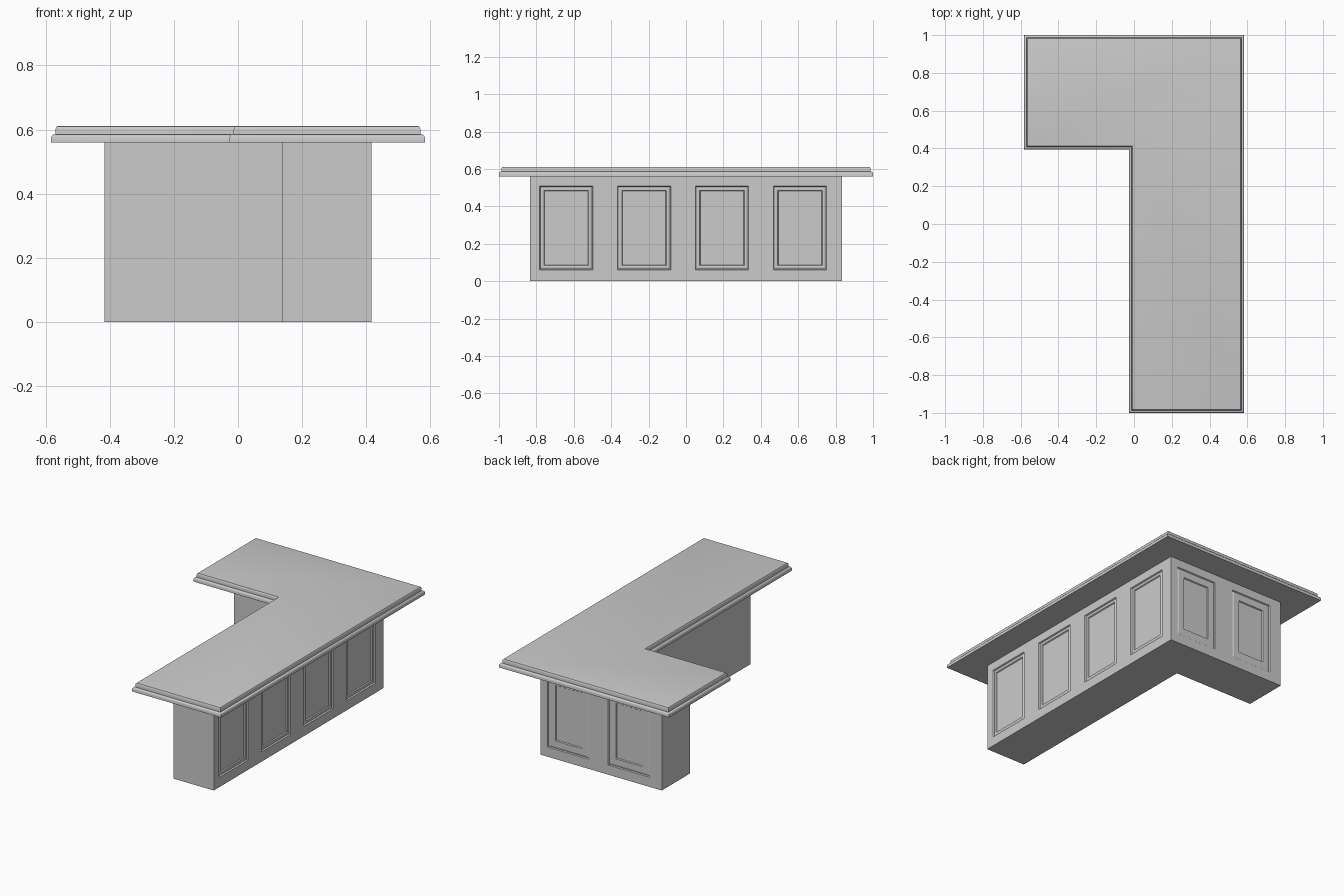
import bpy, bmesh
from mathutils import Vector

if "Cube" in bpy.data.objects:
    bpy.data.objects.remove(bpy.data.objects["Cube"])


def make_object(name, bm):
    bmesh.ops.recalc_face_normals(bm, faces=bm.faces[:])
    mesh = bpy.data.meshes.new(name)
    bm.to_mesh(mesh)
    bm.free()
    ob = bpy.data.objects.new(name, mesh)
    bpy.context.collection.objects.link(ob)
    return ob


def l_outline(x0, x1, y0, y1, xi, yi, inset=0.0):
    """L outline, shrunk inward by inset."""
    d = inset
    return [(x0 + d, yi + d), (xi + d, yi + d), (xi + d, y0 + d),
            (x1 - d, y0 + d), (x1 - d, y1 - d), (x0 + d, y1 - d)]


def loft_l(name, dims, profile):
    """Stack L outlines along an (inset, height) profile, with mitred caps."""
    bm = bmesh.new()
    rings = [[bm.verts.new((x, y, z)) for x, y in l_outline(*dims, d)] for d, z in profile]
    for a, b in zip(rings, rings[1:]):
        for i in range(6):
            j = (i + 1) % 6
            bm.faces.new((a[i], a[j], b[j], b[i]))
    for r in (rings[0], rings[-1]):
        bm.faces.new((r[0], r[1], r[4], r[5]))
        bm.faces.new((r[1], r[2], r[3], r[4]))
    return bm


# Countertop with two rounded edge tiers
top = loft_l("countertop", (-0.583, 0.583, -1, 1, -0.027, 0.395),
             [(0, 0.56), (0, 0.575), (0.002, 0.580), (0.006, 0.584), (0.010, 0.585),
              (0.0135, 0.585), (0.0135, 0.600), (0.015, 0.606), (0.018, 0.610), (0.022, 0.611)])
top_ob = make_object("countertop", top)

# Cabinet body
X, Y, H = 0.417, 0.833, 0.56
base = loft_l("cabinet", (-X, X, -Y, Y, 0.139, 0.555), [(0, 0), (0, H)])
pitch, margin, width = 2 * Y / 4, 0.05, 0.285
z0, z1 = 0.06, 0.508
right_panels = [-Y + margin + i * pitch for i in range(4)]
back_panels = [X - margin - width - i * pitch for i in range(2)]


def cut(co, no):
    bmesh.ops.bisect_plane(base, geom=base.verts[:] + base.edges[:] + base.faces[:],
                           plane_co=co, plane_no=no, dist=1e-5)


for s in right_panels:
    for y in (s, s + width):
        cut((0, y, 0), (0, 1, 0))
for s in back_panels:
    for x in (s, s + width):
        cut((x, 0, 0), (1, 0, 0))
for z in (z0, z1):
    cut((0, 0, z), (0, 0, 1))


def panel_faces(axis, face_pos, along, start):
    """Faces of one panel opening on a wall."""
    found = []
    for f in base.faces:
        c = f.calc_center_median()
        if (abs(c[axis] - face_pos) < 1e-3 and z0 < c.z < z1
                and start < c[along] < start + width):
            found.append(f)
    return found


def mould(faces, steps):
    for thickness, depth in steps:
        bmesh.ops.inset_region(base, faces=faces, thickness=thickness, depth=depth,
                               use_even_offset=True, use_boundary=True)


bmesh.ops.recalc_face_normals(base, faces=base.faces[:])
# Long side panels: narrow moulding
for s in right_panels:
    mould(panel_faces(0, X, 1, s),
          [(0.004, -0.008), (0.010, 0.004), (0.009, -0.001), (0.004, -0.006)])
# Back panels: wide moulding
for s in back_panels:
    mould(panel_faces(1, Y, 0, s),
          [(0.004, -0.006), (0.010, 0.003), (0.037, 0.0), (0.004, -0.006)])
make_object("cabinet", base)

# Smooth the rounded countertop edge
bpy.context.view_layer.objects.active = top_ob
top_ob.select_set(True)
bpy.ops.object.shade_smooth_by_angle(angle=0.6)
